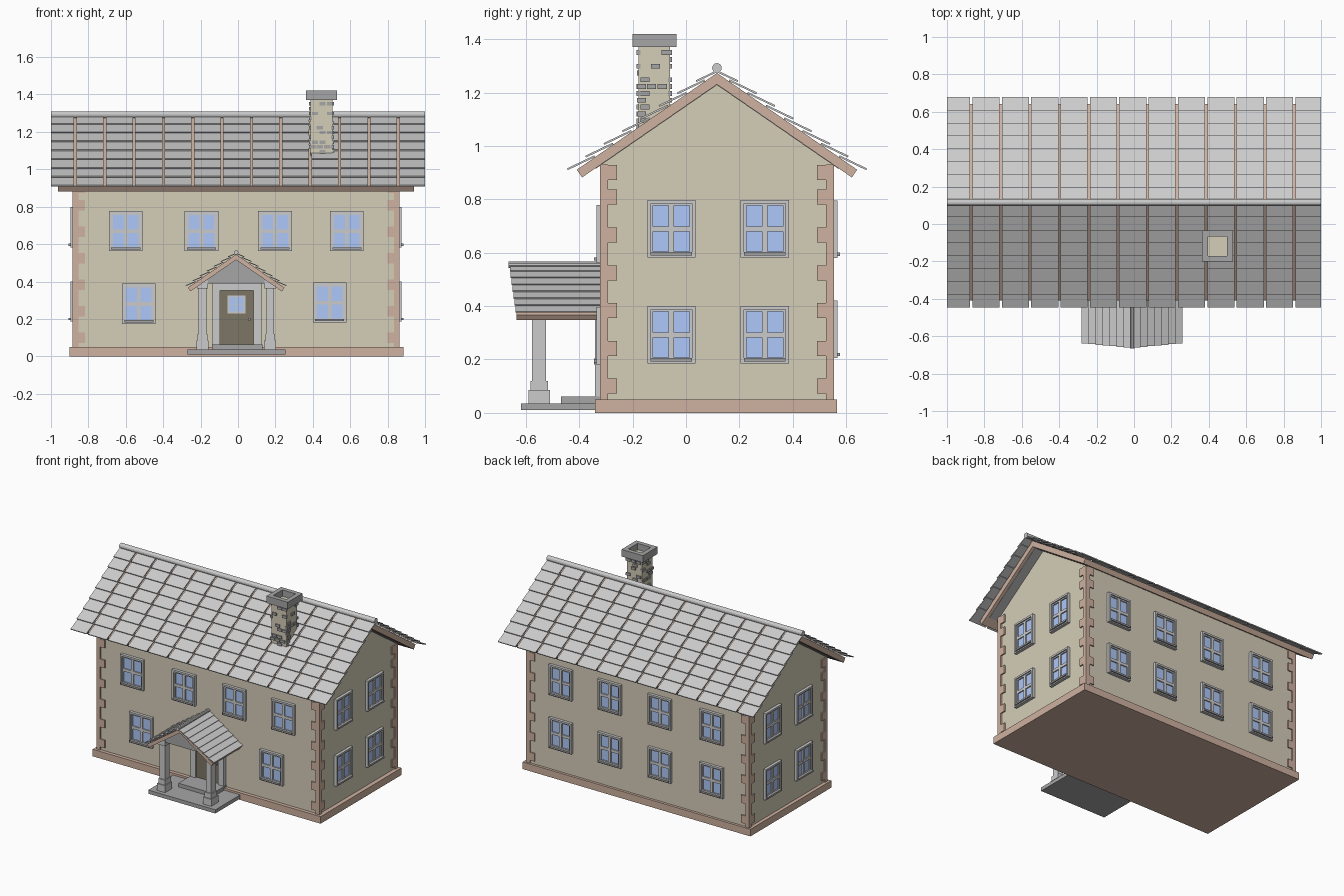
import bpy, bmesh, math, random
from mathutils import Matrix, Vector

if "Cube" in bpy.data.objects:
    bpy.data.objects.remove(bpy.data.objects["Cube"])

random.seed(4)
COL = {"wall": (0.66, 0.61, 0.48), "brown": (0.62, 0.44, 0.35), "glass": (0.42, 0.58, 0.95),
       "door": (0.2, 0.18, 0.13), "dark": (0.38, 0.38, 0.38)}
MATS = {}
for k, c in COL.items():
    MATS[k] = bpy.data.materials.new(k)
    MATS[k].diffuse_color = (*c, 1)


def finish(name, bm, mat=None):
    bmesh.ops.recalc_face_normals(bm, faces=bm.faces)
    me = bpy.data.meshes.new(name)
    bm.to_mesh(me)
    bm.free()
    ob = bpy.data.objects.new(name, me)
    bpy.context.collection.objects.link(ob)
    if mat:
        me.materials.append(MATS[mat])
    return ob


def boxes(name, bs, mat=None, M=Matrix()):
    """Each box is x0, x1, y0, y1, z0, z1."""
    bm = bmesh.new()
    for x0, x1, y0, y1, z0, z1 in bs:
        T = Matrix.Translation(((x0 + x1) / 2, (y0 + y1) / 2, (z0 + z1) / 2))
        bmesh.ops.create_cube(bm, size=1, matrix=M @ T @ Matrix.Diagonal((x1 - x0, y1 - y0, z1 - z0, 1)))
    return finish(name, bm, mat)


def prism(name, pts, axis, a, b, mat=None):
    """Extrude a (horizontal, z) profile along x or y from a to b."""
    bm = bmesh.new()
    at = (lambda p, t: (t, p[0], p[1])) if axis == "x" else (lambda p, t: (p[0], t, p[1]))
    f = bm.faces.new([bm.verts.new(at(p, a)) for p in pts])
    r = bmesh.ops.extrude_face_region(bm, geom=[f])
    off = Vector(at((0, 0), b - a))
    bmesh.ops.translate(bm, vec=off, verts=[v for v in r["geom"] if isinstance(v, bmesh.types.BMVert)])
    return finish(name, bm, mat)


K = 0.69                                   # roof pitch, rise over run
CO = 1 / math.hypot(1, K)
SI = K * CO


def chevron(c, apex, half, t):
    e, z = half - t * SI, apex - K * half
    return [(c - half, z), (c, apex), (c + half, z), (c + e, z - t * CO),
            (c, apex - t / CO), (c - e, z - t * CO)]


def tiles(name, origin, axis, s, rows, pitch, tail, lift, th, spans):
    """Rows of tilted overlapping tiles down one slope; spans(row) lists (a, b) along the ridge."""
    o = Vector(origin)
    along = Vector((1, 0, 0)) if axis == "x" else Vector((0, 1, 0))
    h = Vector((0, s, 0)) if axis == "x" else Vector((s, 0, 0))
    d = h * CO - Vector((0, 0, SI))
    n = h * SI + Vector((0, 0, CO))
    L = pitch + tail
    tilt = math.atan2(lift, L)
    d2 = d * math.cos(tilt) + n * math.sin(tilt)
    n2 = n * math.cos(tilt) - d * math.sin(tilt)
    bm = bmesh.new()
    for r in range(rows):
        base = o + d * (pitch * (r + 1) - L / 2) + n * (lift / 2 + 0.002)
        if r == 0:
            base += d * tail / 2
        size = L if r else L - tail
        for a, b in spans(r):
            c = base + along * ((a + b) / 2)
            M = Matrix((along * (b - a), d2 * size, n2 * th)).transposed().to_4x4()
            bmesh.ops.create_cube(bm, size=1, matrix=Matrix.Translation(c) @ M)
    return finish(name, bm)


def rod(name, p, length, rad, axis, mat=None, seg=12):
    bm = bmesh.new()
    R = Matrix.Rotation(math.pi / 2, 4, "Y" if axis == "x" else "X")
    bmesh.ops.create_cone(bm, cap_ends=True, segments=seg, radius1=rad, radius2=rad, depth=length,
                          matrix=Matrix.Translation(p) @ R)
    return finish(name, bm, mat)


# House body and plinth
X0, X1, Y0, Y1, CY = -0.875, 0.855, -0.315, 0.547, 0.116
prism("house_walls", [(Y0, 0.02), (Y1, 0.02), (Y1, 0.935), (CY, 1.235), (Y0, 0.935)], "x", X0, X1, "wall")
boxes("plinth", [(-0.90, 0.885, -0.34, 0.565, 0, 0.05)], "brown")

# Corner quoins: a narrow post with wider blocks
for i, (cx, sx) in enumerate(((X0 - 0.009, 1), (X1 + 0.009, -1))):
    for j, (cy, sy) in enumerate(((Y0 - 0.008, 1), (Y1 + 0.008, -1))):
        def corner(w, z0, z1):
            xs, ys = sorted((cx, cx + sx * w)), sorted((cy, cy + sy * w))
            return (*xs, *ys, z0, z1)
        boxes(f"quoin_{i}{j}", [corner(0.03, 0.05, 0.93)] +
              [corner(0.065, z - 0.028, z + 0.028) for z in [0.1 + 0.1416 * k for k in range(6)] + [0.9]], "brown")


# Windows
def window(name, pos, ang, z0):
    M = Matrix.Translation((pos[0], pos[1], z0)) @ Matrix.Rotation(math.radians(ang), 4, "Z")
    w, h = 0.09, 0.216
    def ring(w, b0, b1, t, y):
        return [(-w, -w + t, y, 0.01, b0, b1), (w - t, w, y, 0.01, b0, b1),
                (-w + t, w - t, y, 0.01, b0, b0 + t), (-w + t, w - t, y, 0.01, b1 - t, b1)]
    boxes(name + "_frame", ring(w, 0, h, 0.013, -0.02) + ring(w - 0.013, 0.013, h - 0.013, 0.009, -0.012) +
          [(-0.01, 0.01, -0.012, 0.01, 0.02, h - 0.02), (-w + 0.02, w - 0.02, -0.0115, 0.01, 0.097, 0.117)], None, M)
    boxes(name + "_sill", [(-w + 0.012, w - 0.012, -0.03, 0, 0.008, 0.02)], "dark", M)
    boxes(name + "_glass", [(-w + 0.014, w - 0.014, -0.004, 0.005, 0.015, h - 0.015)], "glass", M)


for i, x in enumerate((-0.60, -0.195, 0.198, 0.582)):
    window(f"front_upper_window_{i}", (x, Y0), 0, 0.562)
    window(f"back_upper_window_{i}", (x + 0.01, Y1), 180, 0.58)
    window(f"back_lower_window_{i}", (x + 0.01, Y1), 180, 0.205)
window("front_lower_window_0", (-0.53, Y0), 0, 0.173)
window("front_lower_window_1", (0.49, Y0), 0, 0.18)
for i, y in enumerate((-0.055, 0.295)):
    for z in (0.185, 0.582):
        lv = "lower" if z < 0.5 else "upper"
        window(f"right_{lv}_window_{i}", (X1, y), 90, z)
        window(f"left_{lv}_window_{i}", (X0, y), -90, z)

# Main roof: deck, soffits, tiles and ridge
prism("roof_deck", chevron(CY, 1.273, 0.525, 0.035), "x", -0.962, 0.942, "brown")
for nm, a, b in (("left", -0.94, -0.87), ("right", 0.85, 0.92)):
    prism(f"{nm}_soffit", chevron(CY, 1.24, 0.46, 0.01), "x", a, b, "dark")
edges = [-1.006] + [-0.87 + 0.157 * i for i in range(12)] + [1.006]
cols = [(a + 0.006, b - 0.006) for a, b in zip(edges, edges[1:])]
for nm, s in (("front", -1), ("back", 1)):
    tiles(f"{nm}_roof_tiles", (0, CY, 1.275), "x", s, 8, 0.0835, 0.03, 0.018, 0.007, lambda r: cols)
rod("roof_ridge", (0, CY, 1.292), 2.0, 0.018, "x")

# Chimney: shaft, raised bricks and hollow cap
CX0, CX1, CY0, CY1 = 0.388, 0.505, -0.178, -0.06
boxes("chimney_shaft", [(CX0, CX1, CY0, CY1, 1.0, 1.375)], "wall")
bricks = []
for r in range(12):
    z = 1.06 + r * 0.0255
    for k in range(3):
        o = k * 0.04 + (r % 2) * 0.015 - 0.008
        for side in range(4):
            if random.random() < 0.5:
                continue
            if side < 2:
                y = (CY0, CY1)[side]
                a = max(CX0 - 0.006, CX0 + o)
                bricks.append((a, min(a + 0.034, CX1 + 0.006), y - 0.008, y + 0.008, z, z + 0.018))
            else:
                x = (CX0, CX1)[side - 2]
                a = max(CY0 - 0.006, CY0 + o)
                bricks.append((x - 0.008, x + 0.008, a, min(a + 0.034, CY1 + 0.006), z, z + 0.018))
boxes("chimney_bricks", bricks, "dark")
boxes("chimney_cap", [(0.363, 0.395, -0.201, -0.036, 1.37, 1.42), (0.498, 0.53, -0.201, -0.036, 1.37, 1.42),
                      (0.395, 0.498, -0.201, -0.17, 1.37, 1.42), (0.395, 0.498, -0.067, -0.036, 1.37, 1.42)], "dark")

# Porch floor and step
PX = -0.01
boxes("porch_floor", [(-0.27, 0.255, -0.618, -0.32, 0.01, 0.036)], "dark")
boxes("porch_step", [(-0.14, 0.13, -0.468, -0.3, 0.036, 0.062)], "dark")

# Porch columns: stacked square blocks
for nm, x in (("left", -0.19), ("right", 0.172)):
    boxes(f"{nm}_porch_column", [(x - w, x + w, -0.55 - d, -0.55 + d, a, b) for w, d, a, b in
          ((0.032, 0.04, 0.036, 0.085), (0.026, 0.033, 0.085, 0.12),
           (0.021, 0.026, 0.12, 0.37), (0.03, 0.036, 0.362, 0.405))])

# Porch roof
prism("porch_roof_deck", chevron(PX, 0.545, 0.258, 0.024), "y", -0.635, -0.31, "brown")
prism("porch_gable", [(PX - 0.2, 0.39), (PX + 0.2, 0.39), (PX, 0.53)], "y", -0.585, -0.56, "dark")
for nm, s in (("left", -1), ("right", 1)):
    tiles(f"{nm}_porch_tiles", (PX, 0, 0.547), "y", s, 7, 0.0455, 0.012, 0.012, 0.005,
          lambda r: [(-0.66 + 0.0035 * r, -0.31)])
rod("porch_ridge", (PX, -0.487, 0.555), 0.355, 0.012, "y", None, 10)

# Door with surround, small window and knob
boxes("door_surround", [(-0.135, -0.096, -0.34, -0.3, 0.05, 0.39), (0.082, 0.125, -0.34, -0.3, 0.05, 0.39),
                        (-0.096, 0.082, -0.34, -0.3, 0.353, 0.39)])
boxes("door", [(-0.096, 0.082, -0.325, -0.3, 0.055, 0.353)], "door")
boxes("door_window_frame", [(-0.055, -0.045, -0.333, -0.32, 0.23, 0.326), (0.029, 0.039, -0.333, -0.32, 0.23, 0.326),
                            (-0.045, 0.029, -0.333, -0.32, 0.23, 0.24), (-0.045, 0.029, -0.333, -0.32, 0.316, 0.326),
                            (-0.01, -0.005, -0.33, -0.32, 0.24, 0.316), (-0.045, 0.029, -0.33, -0.32, 0.276, 0.281)])
boxes("door_glass", [(-0.046, 0.03, -0.328, -0.32, 0.239, 0.317)], "glass")
rod("door_knob", (0.06, -0.332, 0.198), 0.02, 0.008, "y", "dark", 10)

for m in bpy.data.materials:
    if m.users and not m.is_grease_pencil:
        m.use_nodes = True
        m.node_tree.nodes["Principled BSDF"].inputs["Base Color"].default_value = m.diffuse_color
